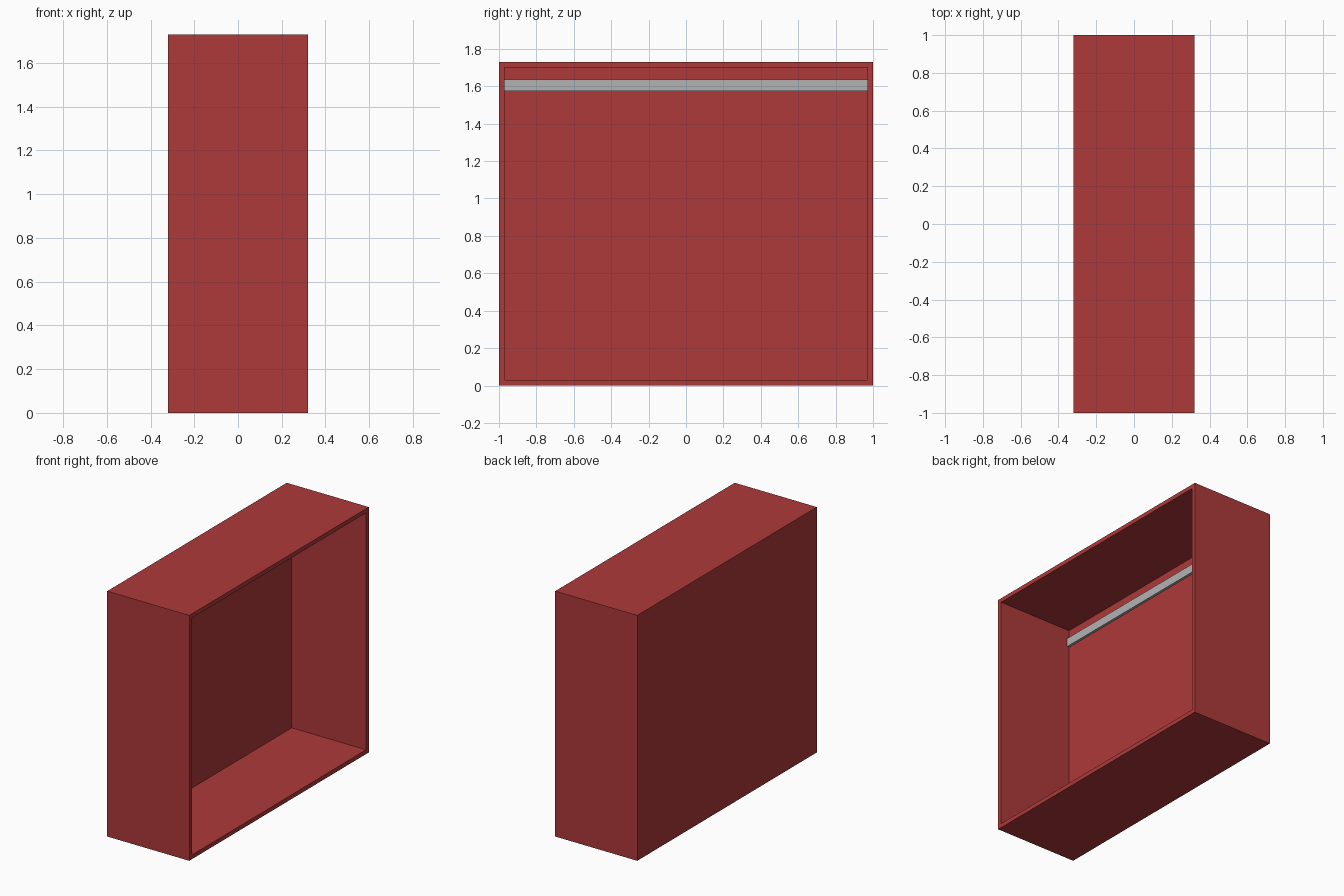
import bpy
import bmesh
from mathutils import Matrix, Vector

cube = bpy.data.objects.get("Cube")
if cube:
    bpy.data.objects.remove(cube, do_unlink=True)

WIDTH, LENGTH, HEIGHT = 0.64, 2.0, 1.73
WALL = 0.03
BACK_X = -0.26  # inner surface of the back panel


def make_material(name, color):
    mat = bpy.data.materials.new(name)
    mat.use_nodes = True
    mat.diffuse_color = color
    mat.node_tree.nodes["Principled BSDF"].inputs["Base Color"].default_value = color
    return mat


def box_mesh(size, center):
    bm = bmesh.new()
    matrix = Matrix.Translation(center) @ Matrix.Diagonal((*size, 1))
    bmesh.ops.create_cube(bm, size=1, matrix=matrix)
    return bm


def finish(bm, name, mat):
    bmesh.ops.recalc_face_normals(bm, faces=bm.faces)
    mesh = bpy.data.meshes.new(name)
    bm.to_mesh(mesh)
    bm.free()
    mesh.materials.append(mat)
    obj = bpy.data.objects.new(name, mesh)
    bpy.context.collection.objects.link(obj)
    return obj


red = make_material("cabinet red", (0.42, 0.041, 0.041, 1))
grey = make_material("rail grey", (0.45, 0.45, 0.45, 1))

# Open case: a box whose +x face is inset and sunk to leave thin walls
bm = box_mesh((WIDTH, LENGTH, HEIGHT), (0, 0, HEIGHT / 2))
opening = max(bm.faces, key=lambda f: f.calc_center_median().x)
bmesh.ops.inset_region(bm, faces=[opening], thickness=WALL, use_even_offset=True)
sunk = bmesh.ops.extrude_discrete_faces(bm, faces=[opening])["faces"][0]
bmesh.ops.translate(bm, verts=sunk.verts, vec=Vector((BACK_X - WIDTH / 2, 0, 0)))
finish(bm, "open_case", red)

# Hanging rail along the top of the back panel, wall to wall
rail_depth = 0.017
bm = box_mesh((rail_depth, LENGTH - 2 * WALL, 0.06),
              (BACK_X + rail_depth / 2, 0, 1.605))
finish(bm, "hanging_rail", grey)
